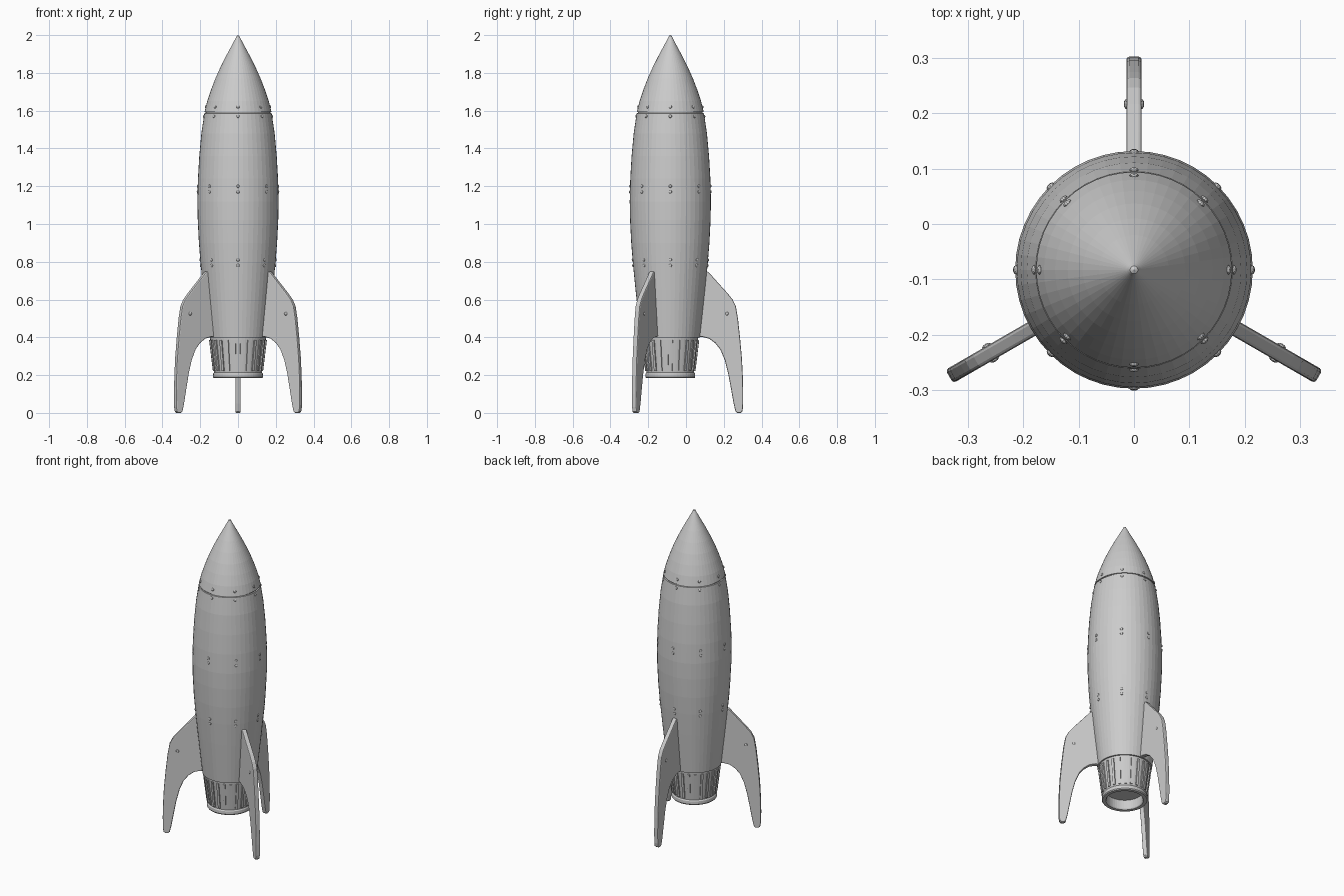
import bpy, bmesh, math
from mathutils import Matrix, Vector

if "Cube" in bpy.data.objects:
    bpy.data.objects.remove(bpy.data.objects["Cube"])

AXIS = Vector((0, -0.083, 0))
SIDES = 48


def finish(bm, name):
    bmesh.ops.recalc_face_normals(bm, faces=bm.faces)
    me = bpy.data.meshes.new(name)
    bm.to_mesh(me)
    bm.free()
    ob = bpy.data.objects.new(name, me)
    ob.location = AXIS
    bpy.context.collection.objects.link(ob)
    return ob


def lathe(name, profile):
    """Revolve (radius, z) points around the rocket axis."""
    bm = bmesh.new()
    rings = []
    for r, z in profile:
        n = 1 if r == 0 else SIDES
        rings.append([bm.verts.new((r * math.cos(2 * math.pi * i / SIDES),
                                    r * math.sin(2 * math.pi * i / SIDES), z)) for i in range(n)])
    for a, b in zip(rings, rings[1:]):
        for i in range(SIDES):
            j = (i + 1) % SIDES
            vs = [a[i % len(a)], a[j % len(a)], b[j % len(b)], b[i % len(b)]]
            bm.faces.new(list(dict.fromkeys(vs)))
    return finish(bm, name)


# Hull and nose cone, split by a narrow seam
hull = [(0.145, 0.40), (0.157, 0.40), (0.170, 0.52), (0.184, 0.65), (0.198, 0.79), (0.207, 0.90),
        (0.213, 1.02), (0.215, 1.12), (0.212, 1.24), (0.205, 1.36), (0.194, 1.48), (0.178, 1.586)]
nose = [(0.177, 1.594), (0.163, 1.65), (0.143, 1.71), (0.120, 1.77), (0.093, 1.83),
        (0.063, 1.89), (0.036, 1.94), (0.012, 1.985), (0.007, 1.996), (0, 2.0)]
lathe("hull", [(0, 0.40)] + hull + [(0.172, 1.587), (0, 1.587)])
lathe("nose_cone", [(0, 1.585), (0.171, 1.585), (0.171, 1.594)] + nose)

# Engine nozzle with rolled rim and hollow mouth
lathe("nozzle", [(0, 0.41), (0.149, 0.41), (0.147, 0.385), (0.126, 0.215), (0.131, 0.208),
                 (0.132, 0.19), (0.128, 0.184), (0.108, 0.184), (0.104, 0.19),
                 (0.104, 0.245), (0, 0.245)])

# Vertical ribs around the nozzle
bm = bmesh.new()
for i in range(24):
    lean = math.atan2(0.021, 0.17)
    m = (Matrix.Rotation(2 * math.pi * (i + 0.5) / 24, 4, 'Z') @ Matrix.Translation((0.1375, 0, 0.305))
         @ Matrix.Rotation(lean, 4, 'Y') @ Matrix.Diagonal((0.012, 0.014, 0.165, 1)))
    bmesh.ops.create_cube(bm, size=1, matrix=m)
finish(bm, "nozzle_ribs")


def hull_radius(z):
    pts = hull[1:] + nose
    for (r0, z0), (r1, z1) in zip(pts, pts[1:]):
        if z0 <= z <= z1:
            return r0 + (r1 - r0) * (z - z0) / (z1 - z0)


# Rivet pairs around the hull
bm = bmesh.new()
for z in (0.78, 0.81, 1.17, 1.20, 1.57, 1.62):
    for i in range(8):
        m = (Matrix.Rotation(math.pi * i / 4, 4, 'Z') @ Matrix.Translation((hull_radius(z), 0, z))
             @ Matrix.Diagonal((0.6, 1, 1, 1)))
        bmesh.ops.create_uvsphere(bm, u_segments=10, v_segments=6, radius=0.0085, matrix=m)
finish(bm, "hull_rivets")

# Three swept fins that serve as legs
outline = [(0.13, 0.75), (0.190, 0.75), (0.203, 0.745), (0.25, 0.692), (0.30, 0.637), (0.330, 0.60),
           (0.347, 0.565), (0.358, 0.50), (0.369, 0.40), (0.379, 0.29), (0.384, 0.19), (0.386, 0.10),
           (0.385, 0.03), (0.381, 0.007), (0.372, 0.0), (0.354, 0.0), (0.345, 0.008),
           (0.335, 0.05), (0.320, 0.135), (0.306, 0.21), (0.288, 0.28), (0.265, 0.335),
           (0.237, 0.37), (0.205, 0.393), (0.17, 0.402), (0.13, 0.403)]
T = 0.014
for k, name in enumerate(("rear_fin", "left_fin", "right_fin")):
    bm = bmesh.new()
    face = bm.faces.new([bm.verts.new((x, -T, z)) for x, z in outline])
    ext = bmesh.ops.extrude_face_region(bm, geom=[face])
    bmesh.ops.translate(bm, vec=(0, 2 * T, 0), verts=[v for v in ext["geom"] if isinstance(v, bmesh.types.BMVert)])
    rim = [e for e in bm.edges if abs(e.verts[0].co.y - e.verts[1].co.y) < 1e-6]
    bmesh.ops.bevel(bm, geom=rim, offset=0.006, segments=2, profile=0.5, affect='EDGES')
    # rivet on each fin side
    for s in (-1, 1):
        bmesh.ops.create_uvsphere(bm, u_segments=10, v_segments=6, radius=0.009,
                                  matrix=Matrix.Translation((0.30, s * T, 0.525)) @ Matrix.Diagonal((1, 0.5, 1, 1)))
    fin = finish(bm, name)
    fin.rotation_euler.z = math.radians(90 + 120 * k)
